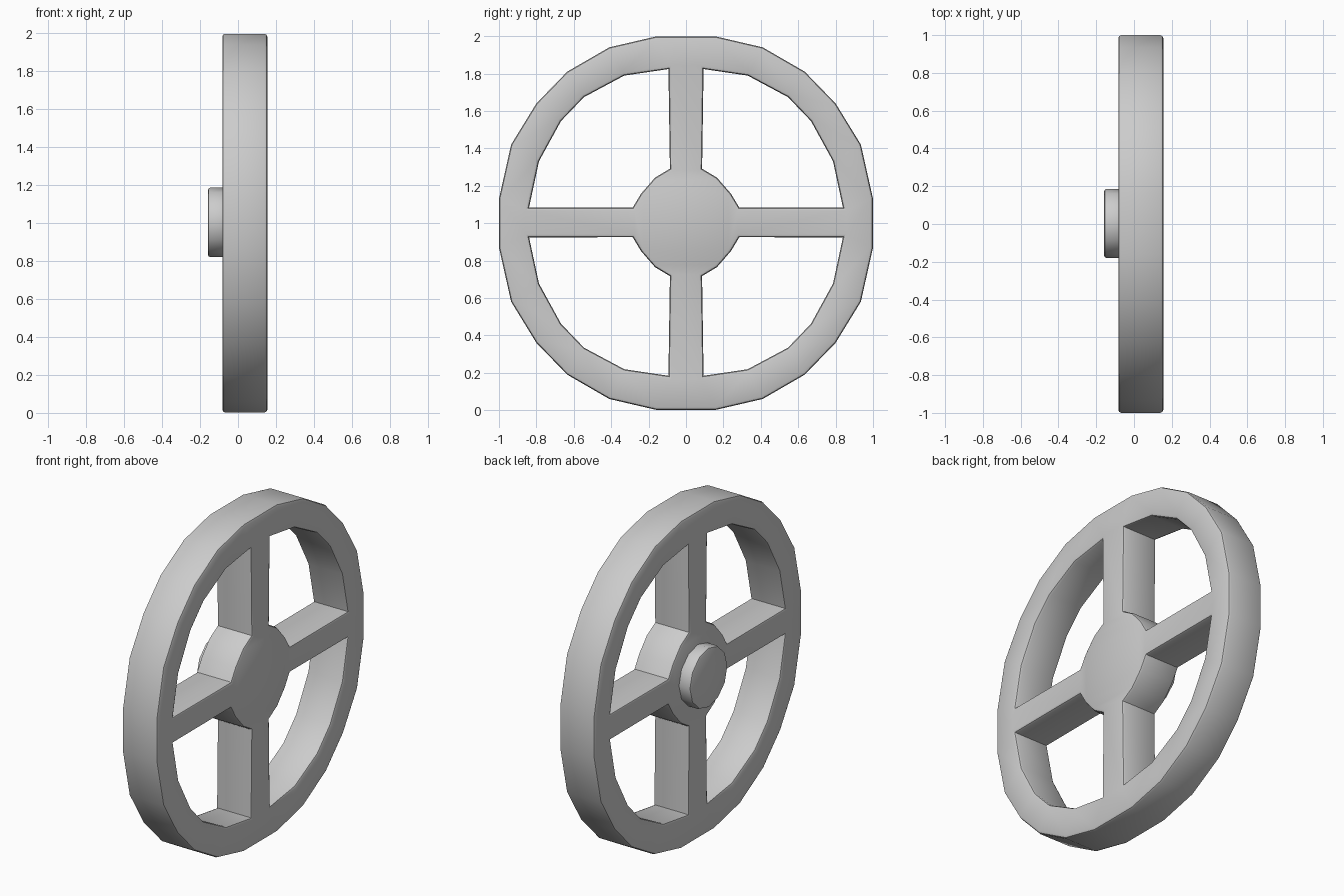
import bpy, bmesh
from math import cos, sin, pi, radians
from mathutils import Vector

if "Cube" in bpy.data.objects:
    bpy.data.objects.remove(bpy.data.objects["Cube"])

CZ = 1.0


def oriented(loop, ccw):
    area = sum(a[0] * b[1] - b[0] * a[1] for a, b in zip(loop, loop[1:] + loop[:1]))
    return loop if (area > 0) == ccw else loop[::-1]


def offset(loop, d):
    """Mitred offset to the left of travel (towards the material)."""
    pts = [Vector(p) for p in loop]
    out = []
    for i, p in enumerate(pts):
        a = (p - pts[i - 1]).normalized()
        b = (pts[(i + 1) % len(pts)] - p).normalized()
        na, nb = Vector((-a.y, a.x)), Vector((-b.y, b.x))
        out.append(p + (na + nb) * d / (1 + na.dot(nb)))
    return out


def plate(name, outer, holes, x0, x1, bevel):
    """Extrude a (y, z) outline with holes along x, with bevelled rims."""
    bm = bmesh.new()
    caps = ([], [])
    k = bevel * 0.3
    levels = [(x0, bevel), (x0 + k, k), (x0 + bevel, 0),
              (x1 - bevel, 0), (x1 - k, k), (x1, bevel)]
    for loop in [oriented(outer, True)] + [oriented(h, False) for h in holes]:
        rings = [[bm.verts.new((x, p.x, p.y + CZ)) for p in offset(loop, d)]
                 for x, d in levels]
        n = len(loop)
        for r, s in zip(rings, rings[1:]):
            for i in range(n):
                j = (i + 1) % n
                bm.faces.new((r[i], r[j], s[j], s[i]))
        for cap, r in zip(caps, (rings[0], rings[-1])):
            cap += [bm.edges.get((r[i], r[(i + 1) % n])) for i in range(n)]
    for cap, nx in zip(caps, (-1, 1)):
        bmesh.ops.triangle_fill(bm, edges=cap, use_beauty=True, normal=(nx, 0, 0))
    bmesh.ops.recalc_face_normals(bm, faces=bm.faces)
    me = bpy.data.meshes.new(name)
    bm.to_mesh(me)
    bm.free()
    ob = bpy.data.objects.new(name, me)
    bpy.context.collection.objects.link(ob)
    bpy.ops.object.select_all(action='DESELECT')
    ob.select_set(True)
    bpy.context.view_layer.objects.active = ob
    bpy.ops.object.shade_smooth_by_angle(angle=radians(35))
    return ob


# Wheel: 24-sided rim, four spokes and a round hub cut from one plate
quarter = [(1.0, 0.13), (0.935, 0.42), (0.80, 0.64),
           (0.635, 0.81), (0.41, 0.94), (0.16, 0.998)]
half = quarter + [(-y, z) for y, z in quarter[::-1]]
rim = half + [(y, -z) for y, z in half[::-1]]

window = [(0.094, 0.82), (0.33, 0.785), (0.545, 0.67), (0.668, 0.542),
          (0.786, 0.327), (0.839, 0.08), (0.285, 0.079), (0.24, 0.154),
          (0.166, 0.239), (0.086, 0.287)]
windows = [[(sy * y, sz * z + 0.004) for y, z in window]
           for sy in (1, -1) for sz in (1, -1)]
plate("spoked_wheel", rim, windows, -0.083, 0.155, 0.016)

# Hub boss on the back
boss = [(0.003 + 0.183 * cos(i * pi / 6), 0.004 + 0.183 * sin(i * pi / 6))
        for i in range(12)]
plate("hub_boss", boss, [], -0.158, -0.05, 0.012)
